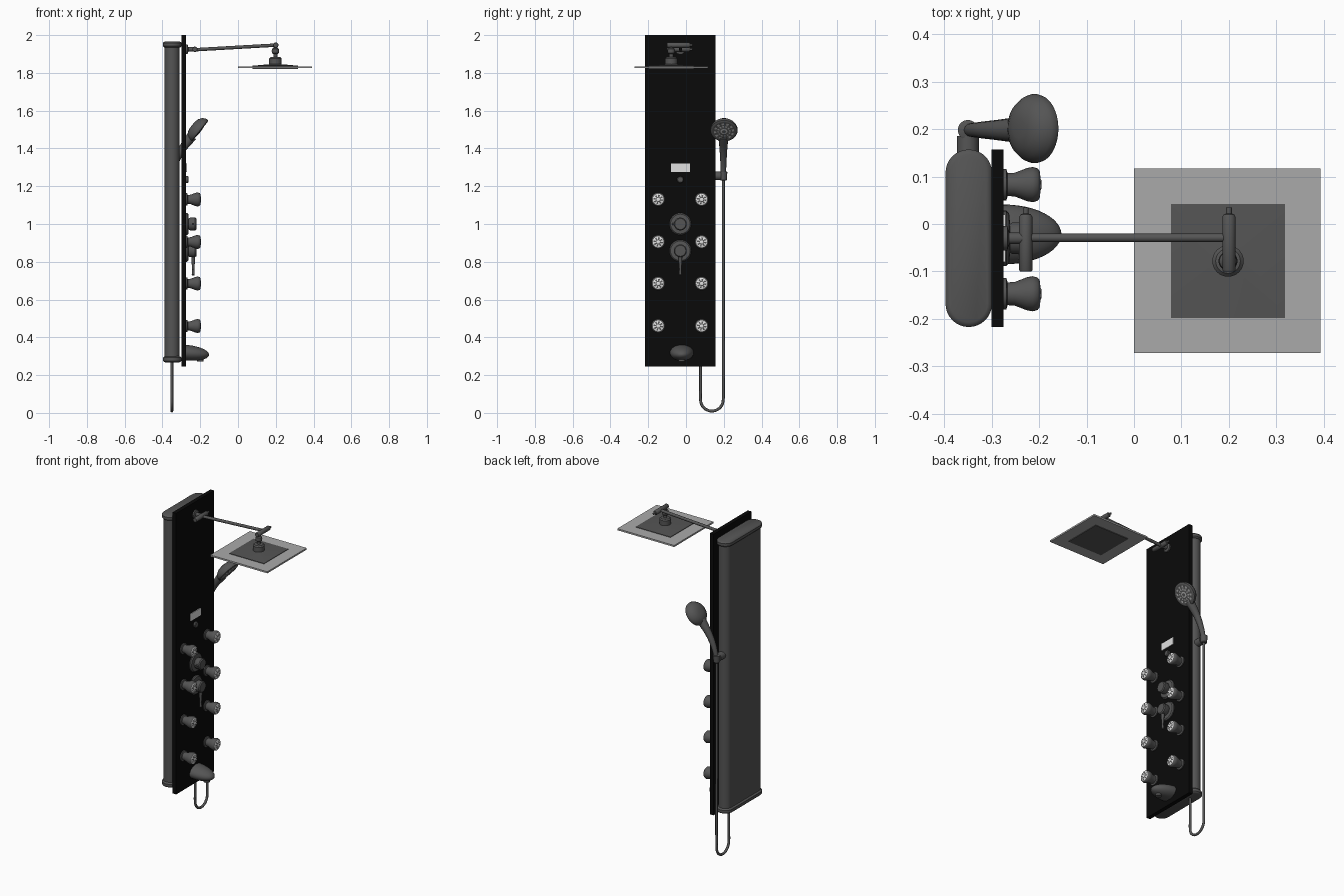
import bpy, bmesh, math
from mathutils import Vector

cube = bpy.data.objects.get("Cube")
if cube:
    bpy.data.objects.remove(cube)


def material(name, value):
    m = bpy.data.materials.new(name)
    m.use_nodes = True
    col = (value, value, value, 1)
    m.diffuse_color = col
    m.node_tree.nodes["Principled BSDF"].inputs["Base Color"].default_value = col
    return m


BLACK = material("black panel", 0.003)
GREY = material("dark grey metal", 0.09)
PALE = material("pale glass", 0.4)
WHITE = material("white", 0.75)

X, Y, Z = Vector((1, 0, 0)), Vector((0, 1, 0)), Vector((0, 0, 1))


def finish(name, bm, mats, smooth=True):
    bmesh.ops.recalc_face_normals(bm, faces=bm.faces)
    me = bpy.data.meshes.new(name)
    bm.to_mesh(me)
    bm.free()
    for m in mats:
        me.materials.append(m)
    if smooth:
        me.shade_smooth()
        me.set_sharp_from_angle(angle=math.radians(35))
    ob = bpy.data.objects.new(name, me)
    bpy.context.scene.collection.objects.link(ob)
    return ob


def box(name, lo, hi, mat):
    bm = bmesh.new()
    bmesh.ops.create_cube(bm, size=1)
    for v in bm.verts:
        v.co = [lo[i] + (v.co[i] + 0.5) * (hi[i] - lo[i]) for i in range(3)]
    return finish(name, bm, [mat], False)


def lathe(name, profile, loc, axis, mats=(GREY,), paint=None, n=32):
    """Turn (radius, height) pairs about an axis; paint(segment, step) picks a slot."""
    bm = bmesh.new()
    rings = [[bm.verts.new((r * math.cos(math.tau * j / n), r * math.sin(math.tau * j / n), h))
              for j in range(n)] for r, h in [(0, profile[0][1])] + profile + [(0, profile[-1][1])]]
    for i in range(len(rings) - 1):
        for j in range(n):
            k = (j + 1) % n
            f = bm.faces.new((rings[i][j], rings[i][k], rings[i + 1][k], rings[i + 1][j]))
            if paint:
                f.material_index = paint(i, j)
    bmesh.ops.remove_doubles(bm, verts=bm.verts, dist=1e-5)
    rot = Z.rotation_difference(axis).to_matrix()
    for v in bm.verts:
        v.co = rot @ v.co + Vector(loc)
    return finish(name, bm, mats)


def rod(name, a, b, r):
    a, b = Vector(a), Vector(b)
    return lathe(name, [(r, 0), (r, (b - a).length)], a, b - a, n=20)


def tube(name, points, radii, mat=GREY):
    cu = bpy.data.curves.new(name, "CURVE")
    cu.dimensions = "3D"
    cu.bevel_depth = 1
    cu.bevel_resolution = 4
    cu.use_fill_caps = True
    sp = cu.splines.new("BEZIER")
    sp.resolution_u = 10
    sp.bezier_points.add(len(points) - 1)
    for bp, p, r in zip(sp.bezier_points, points, radii):
        bp.co, bp.radius = p, r
        bp.handle_left_type = bp.handle_right_type = "AUTO"
    tmp = bpy.data.objects.new(name + " path", cu)
    bpy.context.scene.collection.objects.link(tmp)
    me = bpy.data.meshes.new_from_object(tmp.evaluated_get(bpy.context.evaluated_depsgraph_get()))
    bpy.data.objects.remove(tmp)
    bm = bmesh.new()
    bm.from_mesh(me)
    for f in bm.faces:
        f.material_index = 0
    bpy.data.meshes.remove(me)
    return finish(name, bm, [mat])


def stadium(name, cx, half_x, y0, y1, levels):
    """Prism with half-round ends; levels are (z, inset) pairs."""
    bm = bmesh.new()
    loops, n = [], 16
    for z, inset in levels:
        r = half_x - inset
        loop = []
        for cy, start in ((y1 - half_x, 0), (y0 + half_x, math.pi)):
            for i in range(n + 1):
                a = start + math.pi * i / n
                loop.append(bm.verts.new((cx + r * math.cos(a), cy + r * math.sin(a), z)))
        loops.append(loop)
    for lo, hi in zip(loops, loops[1:]):
        for j in range(len(lo)):
            k = (j + 1) % len(lo)
            bm.faces.new((lo[j], lo[k], hi[k], hi[j]))
    bm.faces.new(loops[0])
    bm.faces.new(loops[-1])
    return finish(name, bm, [GREY])


# Panel and the rounded housing behind it
FACE = -0.275
box("front_panel", (-0.3, -0.217, 0.245), (FACE, 0.157, 2.0), BLACK)
stadium("rear_housing", -0.349, 0.039, -0.208, 0.148, [(0.29, 0), (1.95, 0)])
for label, z in (("bottom", 0.268), ("top", 1.934)):
    stadium(label + "_cap", -0.348, 0.049, -0.217, 0.157,
            [(z, 0.01), (z + 0.003, 0.004), (z + 0.008, 0), (z + 0.024, 0), (z + 0.029, 0.004), (z + 0.032, 0.01)])

# Display and its button
box("display", (FACE, -0.08, 1.275), (FACE + 0.004, 0.02, 1.32), WHITE)
lathe("display_button", [(0.018, 0), (0.018, 0.009), (0.014, 0.013)], (FACE, -0.03, 1.235), X)

# Overhead arm
lathe("arm_flange", [(0.026, 0), (0.026, 0.008), (0.012, 0.012), (0.012, 0.04)], (FACE, -0.03, 1.925), X)
for label, x, z in (("wall", -0.228, 1.925), ("head", 0.2, 1.947)):
    lathe(label + "_pivot", [(0.012, 0), (0.014, 0.003), (0.014, 0.115), (0.011, 0.12),
                             (0.006, 0.122), (0.006, 0.135)], (x, -0.1, z), Y, n=24)
rod("overhead_arm", (-0.255, -0.029, 1.921), (0.2, -0.029, 1.947), 0.009)

# Square overhead shower
hx, hy = 0.198, -0.078
lathe("overhead_joint", [(0.033, 0), (0.033, 0.035), (0.026, 0.042), (0.011, 0.044), (0.011, 0.058),
                         (0.018, 0.064), (0.02, 0.075), (0.018, 0.086), (0.011, 0.092), (0.011, 0.11)],
      (hx, hy, 1.841), Z)
box("glass_plate", (0.0, -0.272, 1.825), (0.393, 0.117, 1.835), PALE)
bm = bmesh.new()
levels = [(0.12, 1.821), (0.12, 1.838), (0.03, 1.846)]
squares = [[bm.verts.new((hx + s * sx, hy + s * sy, z)) for sx, sy in ((-1, -1), (1, -1), (1, 1), (-1, 1))]
           for s, z in levels]
for lo, hi in zip(squares, squares[1:]):
    for j in range(4):
        bm.faces.new((lo[j], lo[(j + 1) % 4], hi[(j + 1) % 4], hi[j]))
bm.faces.new(squares[0])
bm.faces.new(squares[-1])
finish("spray_plate", bm, [GREY])


# Body jets with speckled faces
def jet_paint(i, j):
    if i == 9:
        return 1 if j % 4 < 2 else 0
    return 1 if i in (8, 11) else 0


jet = [(0.033, 0), (0.033, 0.006), (0.024, 0.009), (0.025, 0.024), (0.035, 0.05), (0.037, 0.062),
       (0.034, 0.072), (0.029, 0.076), (0.025, 0.077), (0.013, 0.078), (0.009, 0.08)]
for row, z in enumerate((0.46, 0.685, 0.905, 1.13)):
    for side, y in (("right", -0.147), ("left", 0.083)):
        lathe(f"{side}_jet_{row + 1}", jet, (FACE, y, z), X, (GREY, WHITE), jet_paint)

# Control valves
for label, z in (("upper", 1.0), ("lower", 0.858)):
    lathe(label + "_valve", [(0.058, 0), (0.058, 0.006), (0.052, 0.012), (0.03, 0.014), (0.033, 0.018),
                             (0.034, 0.048), (0.029, 0.054)], (FACE, -0.03, z), X)
rod("upper_valve_pin", (-0.238, -0.03, 1.0), (-0.238, -0.075, 1.0), 0.006)
lathe("lower_valve_lever", [(0.011, 0), (0.009, 0.04), (0.006, 0.08), (0.008, 0.108), (0.005, 0.112)],
      (-0.237, -0.03, 0.84), -Z, n=16)

# Tub spout: flattened half dome with a drooping tip
dome = [(0.063 * math.cos(a), 0.122 * math.sin(a)) for a in (math.pi / 2 * i / 12 for i in range(12))]
spout = lathe("tub_spout", dome + [(0.003, 0.122)], (0, 0, 0), X)
for v in spout.data.vertices:
    x, y, z = v.co
    v.co = (FACE + x, y - 0.022, max(0.318 + z * 0.67 - x * 0.08, 0.277))
rod("spout_outlet", (-0.2, -0.022, 0.29), (-0.2, -0.022, 0.271), 0.018)

# Hand shower: holder, handle, domed head
HX, HY = -0.35, 0.198
rod("holder_stub", (HX, 0.14, 1.255), (HX, 0.185, 1.255), 0.023)
lathe("holder_cup", [(0.014, 0), (0.018, 0.004), (0.021, 0.045), (0.017, 0.047)], (HX, HY, 1.23), Z)
tube("hand_shower_handle", [(HX, HY, 1.25), (-0.332, HY, 1.32), (-0.299, HY, 1.39), (-0.245, HY, 1.465)],
     [0.013, 0.016, 0.02, 0.027])


def face_paint(i, j):
    if i in (9, 11):
        return 1 if j % 4 < 2 else 0
    return 1 if i == 13 else 0


head = [(0.02, -0.034), (0.042, -0.029), (0.06, -0.017), (0.07, -0.002), (0.073, 0.008), (0.071, 0.016),
        (0.064, 0.02), (0.058, 0.02), (0.054, 0.019), (0.042, 0.02), (0.036, 0.02), (0.026, 0.021),
        (0.018, 0.022), (0.01, 0.023)]
lathe("hand_shower_head", head, (-0.216, HY + 0.003, 1.503), Vector((0.78, 0, -0.62)),
      (GREY, PALE), face_paint, 48)

# Hanging hose with a U-shaped bend
cy, r = 0.137, 0.06
path = [(HX, HY, 1.25), (HX, HY, 0.7), (HX, HY, 0.12)]
path += [(HX, cy + r * math.cos(a), 0.07 - r * math.sin(a)) for a in (math.pi * i / 8 for i in range(9))]
path += [(HX, cy - r, 0.12), (HX, cy - r, 0.28)]
tube("hose", path, [0.0075] * len(path))
